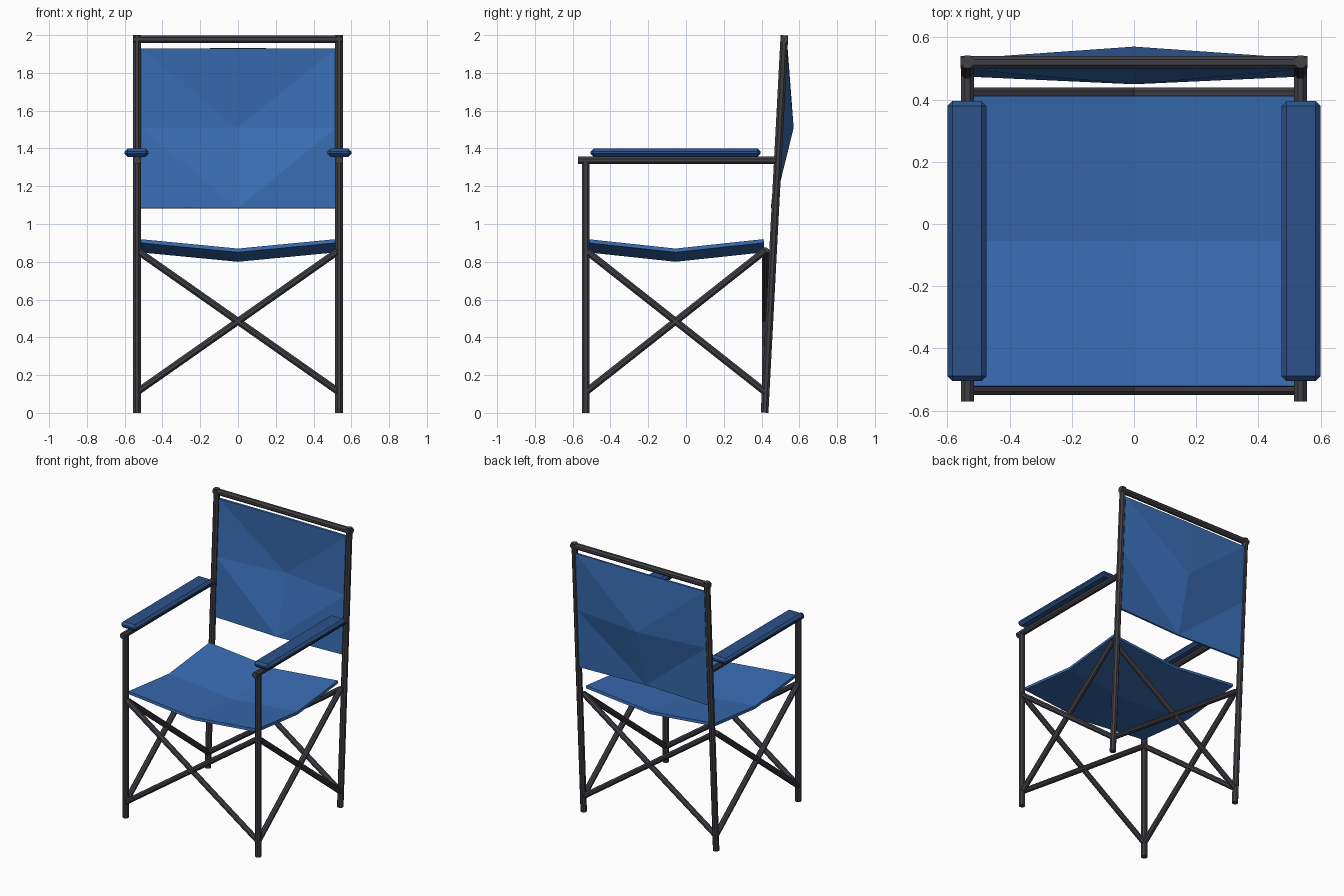
import bpy
import math
from mathutils import Vector

if "Cube" in bpy.data.objects:
    bpy.data.objects.remove(bpy.data.objects["Cube"])


def material(name, color):
    m = bpy.data.materials.new(name)
    m.diffuse_color = (*color, 1)
    m.use_nodes = True
    m.node_tree.nodes["Principled BSDF"].inputs["Base Color"].default_value = m.diffuse_color
    return m


FRAME = material("dark_metal", (0.05, 0.05, 0.06))
CLOTH = material("blue_cloth", (0.04, 0.15, 0.45))
PAD = material("blue_pad", (0.025, 0.085, 0.26))


def tube(name, a, b, r=0.022):
    """Eight-sided bar between two points."""
    a, b = Vector(a), Vector(b)
    d = b - a
    bpy.ops.mesh.primitive_cylinder_add(vertices=8, radius=r, depth=d.length, location=(a + b) / 2)
    o = bpy.context.object
    o.name = name
    for v in o.data.vertices:  # flat side faces outwards
        x, y = v.co.x, v.co.y
        c, s = math.cos(math.pi / 8), math.sin(math.pi / 8)
        v.co.x, v.co.y = x * c - y * s, x * s + y * c
    o.rotation_euler = d.to_track_quat('Z', 'Y').to_euler()
    o.data.materials.append(FRAME)
    return o


def sheet(name, points, faces, thickness):
    """Sagging cloth panel from a 3 x 3 grid of points."""
    me = bpy.data.meshes.new(name)
    me.from_pydata(points, [], faces)
    o = bpy.data.objects.new(name, me)
    bpy.context.collection.objects.link(o)
    me.materials.append(CLOTH)
    mod = o.modifiers.new("thickness", 'SOLIDIFY')
    mod.thickness = thickness
    mod.offset = 0
    return o


def back_y(z):
    return 0.416 + 0.0525 * z


X, FRONT, REAR = 0.535, -0.531, 0.42
LOW, HIGH = 0.11, 0.86

for side, s in (("left", -1), ("right", 1)):
    # Uprights and arm rail
    tube(f"front_leg_{side}", (s * X, FRONT, 0), (s * X, FRONT, 1.33))
    tube(f"back_post_{side}", (s * X, back_y(0), 0.001), (s * X, back_y(2), 1.999))
    tube(f"arm_rail_{side}", (s * X, -0.571, 1.337), (s * X, 0.475, 1.337))
    # Side cross braces
    tube(f"side_brace_a_{side}", (s * X, FRONT, LOW), (s * X, REAR, HIGH), 0.02)
    tube(f"side_brace_b_{side}", (s * X, FRONT, HIGH), (s * X, REAR, LOW), 0.02)
    # Front and back cross braces
    tube(f"front_brace_{side}", (s * X, FRONT, LOW), (-s * X, FRONT, HIGH), 0.02)
    tube(f"back_brace_{side}", (s * X, REAR, LOW), (-s * X, REAR, HIGH), 0.02)
    # Armrest pad with chamfered edges
    bpy.ops.mesh.primitive_cube_add(size=1, location=(s * 0.537, -0.055, 1.378))
    pad = bpy.context.object
    pad.name = f"armrest_pad_{side}"
    for v in pad.data.vertices:
        v.co = v.co * Vector((0.126, 0.9, 0.044))
    bev = pad.modifiers.new("chamfer", 'BEVEL')
    bev.width = 0.016
    bev.segments = 1
    pad.data.materials.append(PAD)

# Top rail
tube("top_rail", (-0.557, back_y(1.978), 1.978), (0.557, back_y(1.978), 1.978))

# Seat sags along both axes
seat = [(0.52 * i, -0.055 + 0.467 * j, 0.81 + 0.05 * (abs(i) + abs(j)))
        for j in (-1, 0, 1) for i in (-1, 0, 1)]
sheet("seat", seat, [(0, 1, 4, 3), (1, 2, 5, 4), (3, 4, 7, 6), (4, 5, 8, 7)], 0.02)

# Backrest bulges rearwards at its centre
back = []
for z, mid in ((1.083, 0.457), (1.51, 0.562), (1.93, 0.53)):
    edge = back_y(z) + 0.008
    back += [(-0.52, edge, z), (0, mid, z), (0.52, edge, z)]
sheet("backrest", back, [(0, 1, 3), (1, 4, 3), (1, 2, 5), (1, 5, 4),
                         (3, 4, 6), (4, 7, 6), (4, 5, 8), (4, 8, 7)], 0.016)
